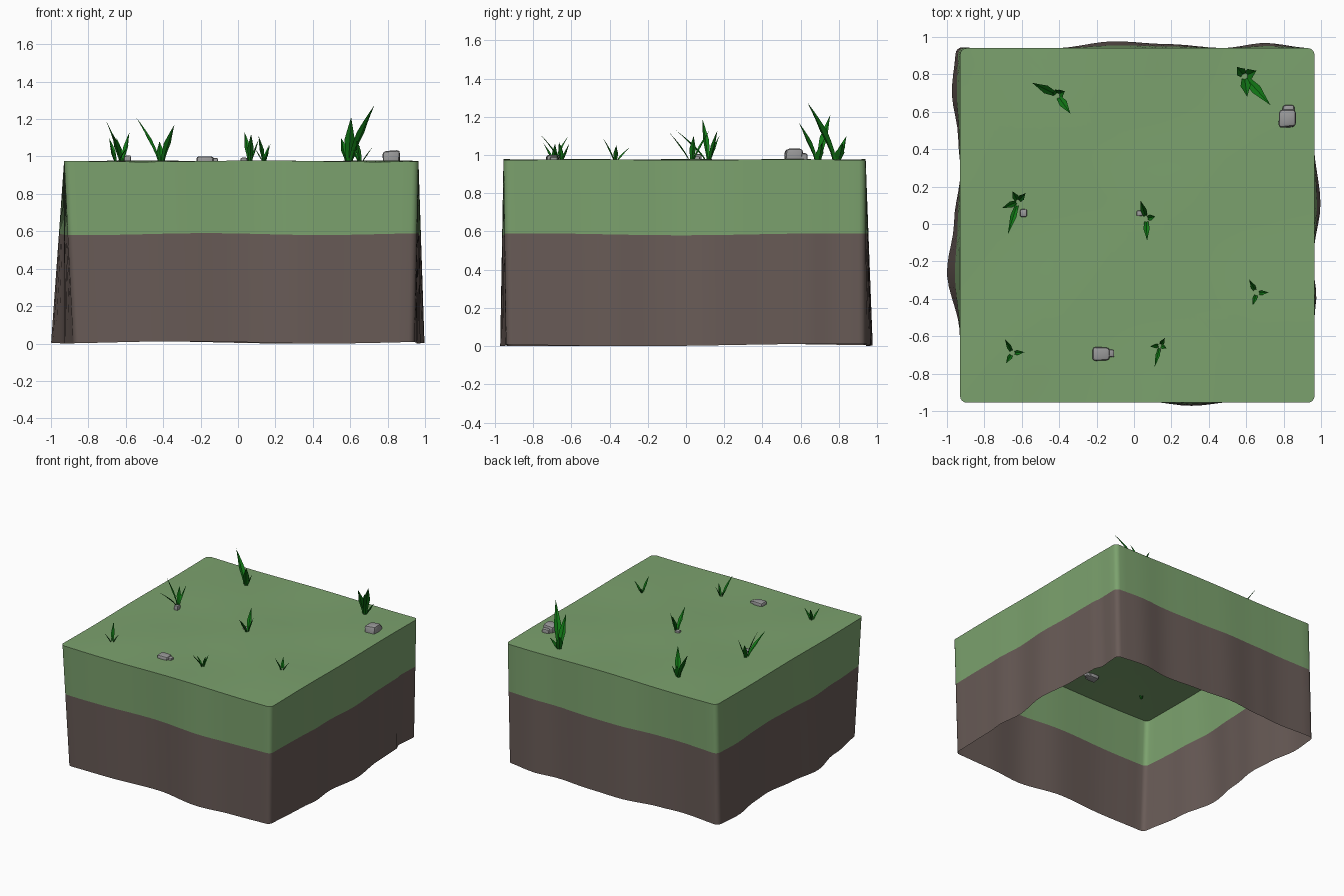
import bpy, bmesh, math, random
from mathutils import Vector

if "Cube" in bpy.data.objects:
    bpy.data.objects.remove(bpy.data.objects["Cube"])

random.seed(4)
TOP, SEAM = 0.975, 0.585
X0, X1, Y0, Y1, R = -0.93, 0.965, -0.955, 0.94, 0.035


def material(name, rgb):
    m = bpy.data.materials.new(name)
    m.diffuse_color = (*rgb, 1)
    m.use_nodes = True
    m.node_tree.nodes["Principled BSDF"].inputs["Base Color"].default_value = m.diffuse_color
    return m


turf_mat = material("turf_green", (0.20, 0.36, 0.155))
soil_mat = material("soil_brown", (0.14, 0.105, 0.095))
leaf_mat = material("leaf_green", (0.006, 0.2, 0.008))
rock_mat = material("stone_grey", (0.32, 0.32, 0.32))


def finish(name, bm, mat, angle=None):
    me = bpy.data.meshes.new(name)
    bm.to_mesh(me)
    bm.free()
    ob = bpy.data.objects.new(name, me)
    bpy.context.collection.objects.link(ob)
    me.materials.append(mat)
    if angle:
        bpy.ops.object.select_all(action='DESELECT')
        ob.select_set(True)
        bpy.context.view_layer.objects.active = ob
        bpy.ops.object.shade_smooth_by_angle(angle=math.radians(angle))
    return ob


def curve(keys, t):
    """Smooth interpolation through (position, value) keys."""
    if t <= keys[0][0]:
        return keys[0][1]
    for (a, va), (b, vb) in zip(keys, keys[1:]):
        if t <= b:
            k = (t - a) / (b - a)
            k = k * k * (3 - 2 * k)
            return va + (vb - va) * k
    return keys[-1][1]


# Bottom edge of each wall: position along the wall, coordinate across it
LEFT = [(-.955, -.88), (-.6, -.932), (-.27, -1), (.0, -.962), (.27, -.928), (.45, -.94), (.7, -.974), (.94, -.953)]
RIGHT = [(-.955, .945), (-.55, .96), (-.4, .975), (-.2, .955), (.1, .997), (.43, .962), (.68, .955), (.71, .93), (.94, .945)]
FRONT = [(-.93, -.937), (-.5, -.95), (-.08, -.925), (.3, -.972), (.6, -.945), (.965, -.942)]
BACK = [(-.93, .945), (-.6, .925), (-.4, .94), (-.08, .977), (.2, .962), (.5, .941), (.72, .968), (.965, .94)]


def outline():
    pts = []
    corners = [(X0 + R, Y0 + R, 180), (X1 - R, Y0 + R, 270), (X1 - R, Y1 - R, 0), (X0 + R, Y1 - R, 90)]
    for i, (cx, cy, a0) in enumerate(corners):
        for k in range(5):
            a = math.radians(a0 + k * 22.5)
            pts.append(Vector((cx + R * math.cos(a), cy + R * math.sin(a), TOP)))
        nx, ny, na = corners[(i + 1) % 4]
        a = math.radians(na)
        end = Vector((nx + R * math.cos(a), ny + R * math.sin(a), TOP))
        start = pts[-1].copy()
        pts += [start.lerp(end, k / 32) for k in range(1, 32)]
    return pts


def foot(p):
    u, v = (p.x - X0) / (X1 - X0), (p.y - Y0) / (Y1 - Y0)
    x = curve(LEFT, p.y) * (1 - u) + curve(RIGHT, p.y) * u
    y = curve(FRONT, p.x) * (1 - v) + curve(BACK, p.x) * v
    return Vector((x, y, 0.006 + 0.006 * math.sin(4 * p.x - 3 * p.y)))


def bridge(bm, a, b):
    n = len(a)
    for i in range(n):
        bm.faces.new((a[i], b[i], b[(i + 1) % n], a[(i + 1) % n]))


rim = outline()
seam = []
for p in rim:
    z = SEAM + 0.005 * math.sin(5 * p.x + 4 * p.y)
    q = foot(p).lerp(p, z / TOP)
    q.z = z
    seam.append(q)

# Turf: gently uneven top sheet and upper wall
bm = bmesh.new()
centre = Vector(((X0 + X1) / 2, (Y0 + Y1) / 2, TOP))
prev = [bm.verts.new(p) for p in seam]
for s in (1, 0.85, 0.68, 0.5, 0.32, 0.15):
    ring = []
    for p in rim:
        q = centre.lerp(p, s)
        q.z += 0.004 * math.sin(5 * q.x + 1) * math.cos(6 * q.y)
        ring.append(bm.verts.new(q))
    bridge(bm, ring, prev)
    prev = ring
bm.faces.new(prev)
finish("turf", bm, turf_mat, 40)

# Soil: open skirt below the turf
bm = bmesh.new()
bridge(bm, [bm.verts.new(p) for p in seam], [bm.verts.new(foot(p)) for p in rim])
finish("soil", bm, soil_mat, 40)


def blade(bm, base, tip, width):
    lean = Vector((tip.x - base.x, tip.y - base.y, 0))
    side = Vector((-lean.y, lean.x, 0)).normalized()
    rows, n = [], 6
    for i in range(n):
        t = i / n
        p = base + lean * t ** 1.25
        p.z = base.z + (tip.z - base.z) * t ** 0.9
        w = width * (0.45 + 1.1 * t if t < 0.5 else 2 * (1 - t)) / 2
        fold = lean.normalized() * w * 0.35 - Vector((0, 0, w * 0.2))
        rows.append([bm.verts.new(q) for q in (p - side * w, p + fold, p + side * w)])
    end = bm.verts.new(tip)
    for a, b in zip(rows, rows[1:]):
        for k in (0, 1):
            bm.faces.new((a[k], a[k + 1], b[k + 1], b[k]))
    for k in (0, 1):
        bm.faces.new((rows[-1][k], rows[-1][k + 1], end))


# Grass tufts: root, blade width, blade tips
TUFTS = [
    ((-.41, .69), .045, [(-.545, .755, 1.21), (-.34, .59, 1.17), (-.37, .71, 1.06), (-.42, .72, 1.08)]),
    ((.59, .79), .055, [(.73, .635, 1.275), (.605, .68, 1.21), (.55, .84, 1.1), (.655, .82, 1.06)]),
    ((-.62, .12), .034, [(-.675, -.055, 1.13), (-.705, .085, 1.19), (-.58, .165, 1.13), (-.65, .175, 1.1)]),
    ((.065, .03), .034, [(.035, .125, 1.13), (.07, -.09, 1.12), (.115, .04, 1.1)]),
    ((.655, -.37), .026, [(.615, -.295, 1.04), (.72, -.365, 1.05), (.635, -.435, 1.09)]),
    ((.14, -.65), .024, [(.11, -.765, 1.11), (.165, -.61, 1.06), (.175, -.665, 1.07), (.085, -.655, 1.05)]),
    ((-.65, -.69), .026, [(-.69, -.615, 1.1), (-.685, -.745, 1.06), (-.585, -.685, 1.06)]),
]
for i, ((x, y), width, tips) in enumerate(TUFTS):
    bm = bmesh.new()
    for t in tips:
        tip = Vector(t)
        root = Vector((x, y, 0.955)).lerp(Vector((tip.x, tip.y, 0.955)), 0.06)
        blade(bm, root, tip, width)
    finish(f"grass_tuft_{i + 1}", bm, leaf_mat, 30)

# Stones: bevelled, slightly irregular blocks: centre, size
STONES = [
    ((.82, .565, .985), (.085, .09, .09)), ((.825, .605, .98), (.065, .06, .065)),
    ((-.175, -.695, .975), (.09, .075, .055)), ((-.125, -.692, .972), (.035, .04, .04)),
    ((-.59, .06, .98), (.035, .04, .05)), ((.033, .057, .975), (.036, .03, .035)),
]
for i, (c, size) in enumerate(STONES):
    bm = bmesh.new()
    bmesh.ops.create_cube(bm, size=1)
    for v in bm.verts:
        v.co += Vector([random.uniform(-.08, .08) for _ in range(3)])
    bmesh.ops.bevel(bm, geom=bm.edges[:], offset=0.2, segments=2, profile=0.5, affect='EDGES')
    bmesh.ops.scale(bm, vec=size, verts=bm.verts)
    bmesh.ops.translate(bm, vec=c, verts=bm.verts)
    finish(f"stone_{i + 1}", bm, rock_mat, 30)
